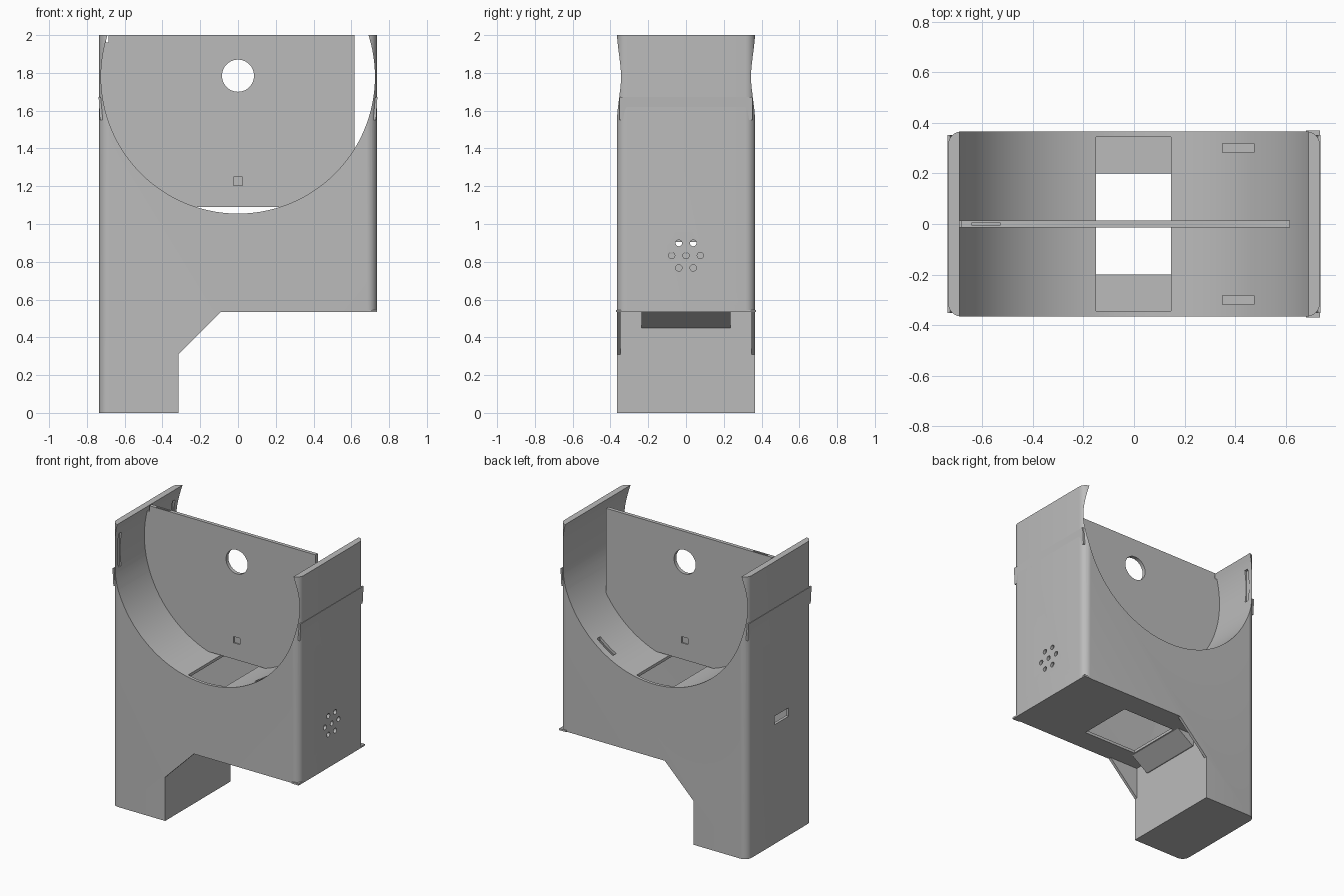
import bpy, bmesh, math
from mathutils import Matrix, Vector

if "Cube" in bpy.data.objects:
    bpy.data.objects.remove(bpy.data.objects["Cube"])

grey = bpy.data.materials.new("plain grey")
grey.use_nodes = True
GREY = (0.5, 0.5, 0.5, 1)
grey.diffuse_color = GREY
grey.node_tree.nodes["Principled BSDF"].inputs["Base Color"].default_value = GREY


def finish(name, bm):
    bmesh.ops.recalc_face_normals(bm, faces=bm.faces)
    me = bpy.data.meshes.new(name)
    bm.to_mesh(me)
    bm.free()
    me.materials.append(grey)
    ob = bpy.data.objects.new(name, me)
    bpy.context.collection.objects.link(ob)
    return ob


def prism(name, points, y0, y1, corner=0):
    """Extrude an x-z outline along y; optionally round upright edges on the outer side walls."""
    bm = bmesh.new()
    face = bm.faces.new([bm.verts.new((x, y0, z)) for x, z in points])
    out = bmesh.ops.extrude_face_region(bm, geom=[face])
    new = [v for v in out["geom"] if isinstance(v, bmesh.types.BMVert)]
    bmesh.ops.translate(bm, verts=new, vec=(0, y1 - y0, 0))
    if corner:
        far = max(abs(x) for x, z in points) - 0.01
        edges = [e for e in bm.edges
                 if abs(e.verts[0].co.z - e.verts[1].co.z) > 0.1
                 and all(abs(v.co.x) > far for v in e.verts)]
        bmesh.ops.bevel(bm, geom=edges, offset=corner, segments=8, profile=0.5, affect='EDGES')
    return finish(name, bm)


def box(name, x0, x1, y0, y1, z0, z1):
    return prism(name, [(x0, z0), (x1, z0), (x1, z1), (x0, z1)], y0, y1)


def rod(name, radius, depth, centre, axis, sides):
    bm = bmesh.new()
    turn = Vector((0, 0, 1)).rotation_difference(Vector(axis)).to_matrix().to_4x4()
    bmesh.ops.create_cone(bm, cap_ends=True, segments=sides, radius1=radius, radius2=radius,
                          depth=depth, matrix=Matrix.Translation(centre) @ turn)
    return finish(name, bm)


def boolean(target, tools, operation='DIFFERENCE'):
    for tool in tools:
        mod = target.modifiers.new("cut", 'BOOLEAN')
        mod.object, mod.operation, mod.solver = tool, operation, 'EXACT'
        bpy.context.view_layer.objects.active = target
        bpy.ops.object.modifier_apply(modifier=mod.name)
        bpy.data.objects.remove(tool)


W, D, T = 0.735, 0.366, 0.02      # half width, half depth, wall
AXIS_Z, R = 1.78, 0.725           # round cradle
Y, X = (0, 1, 0), (1, 0, 0)
FLOOR, LEG_X = 0.535, -0.315

# Housing: outer block with leg, rounded upright corners
housing = prism("housing", [(-W, 0), (LEG_X, 0), (LEG_X, 0.31), (-0.09, FLOOR),
                            (W, FLOOR), (W, 2), (-W, 2)], -D, D, 0.052)

# Hollow interior below the cradle
void = prism("void", [(T - W, T), (LEG_X - T, T), (LEG_X - T, FLOOR + T), (W - T, FLOOR + T),
                      (W - T, 1.55), (T - W, 1.55)], T - D, D - T, 0.04)
boolean(void, [rod("cradle_shell", R + T, 2, (0, 0, AXIS_Z), Y, 128)])

cutters = [void,
           rod("cradle", R, 2, (0, 0, AXIS_Z), Y, 128),
           # recess that leaves thin gussets beside the leg
           prism("gusset_gap", [(LEG_X, 0.2), (0, 0.2), (0, FLOOR), (LEG_X, FLOOR)], T - D, D - T),
           box("cradle_window", -0.15, 0.147, -0.344, 0.344, 0.9, 1.2),
           box("floor_opening", -0.17, 0.25, -0.2, 0.2, 0.5, 0.6),
           box("cable_slot", -0.8, -0.7, -0.1, 0.06, 0.845, 0.905)]
for s in (-1, 1):
    cutters.append(box("strap_slot", 0.35, 0.475, s * 0.3 - 0.018, s * 0.3 + 0.018, 1.1, 1.3))
    cutters.append(box("wall_slot", -0.73, -0.68, s * 0.3 - 0.015, s * 0.3 + 0.015, 1.67, 1.91))

# Ring of speaker holes around a centre hole
holes = [(0, 0.833)] + [(0.076 * math.cos(a * math.pi / 3), 0.833 + 0.076 * math.sin(a * math.pi / 3))
                        for a in range(6)]
cutters += [rod("speaker_hole", 0.017, 0.2, (W, y, z), X, 20) for y, z in holes]
boolean(housing, cutters)

# Central divider with a round hole, square pockets and notches
divider = box("divider", -0.728, 0.617, -0.013, 0.013, 1.09, 2)
boolean(divider, [rod("trim", R + 0.003, 1, (0, 0, AXIS_Z), Y, 128)], 'INTERSECT')
boolean(divider, [rod("shaft_hole", 0.085, 1, (0, 0, 1.785), Y, 48),
                  box("pocket_front", -0.025, 0.025, -0.1, -0.004, 1.205, 1.25),
                  box("pocket_back", -0.025, 0.025, 0.004, 0.1, 1.205, 1.25),
                  box("end_notch", -0.7, -0.685, -0.1, 0.1, 1.96, 2.1),
                  box("top_groove", -0.64, -0.53, -0.006, 0.006, 1.98, 2.1)])

# Sloped chute under the floor, opening towards the leg
chute = prism("chute", [(-0.176, FLOOR + 0.005), (LEG_X - 0.005, FLOOR + 0.005),
                        (LEG_X - 0.005, 0.45), (LEG_X + 0.01, 0.45)], -0.235, 0.235)

# Square-cornered edge strip at the floor, and flared lips on both side walls
strip = box("floor_edge", 0.68, W, -0.37, 0.37, FLOOR - 0.002, FLOOR + 0.01)
lips = []
for side, s in (("left", 1), ("right", -1)):
    lips.append(prism("lip_" + side, [(s * 0.716, 1.55), (s * 0.731, 1.55), (s * 0.738, 1.672),
                                      (s * 0.727, 1.672)], -0.352, 0.352))

for ob in (housing, divider):
    bpy.ops.object.select_all(action='DESELECT')
    ob.select_set(True)
    bpy.context.view_layer.objects.active = ob
    bpy.ops.object.shade_smooth_by_angle(angle=math.radians(25))
